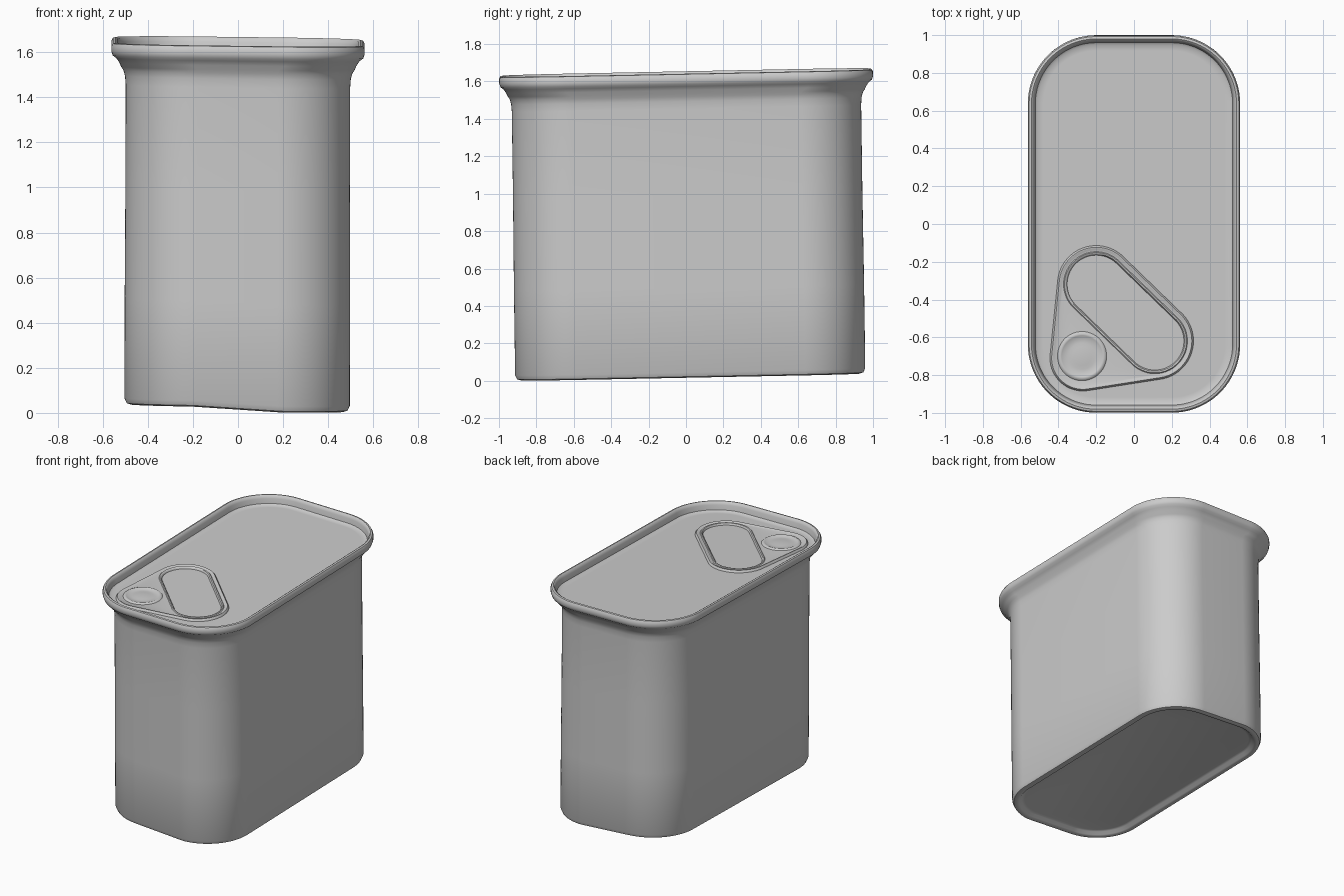
import bpy
import bmesh
from math import cos, sin, pi

cube = bpy.data.objects.get("Cube")
if cube:
    bpy.data.objects.remove(cube, do_unlink=True)

GREY = (0.6, 0.6, 0.6, 1.0)
metal = bpy.data.materials.new("grey metal")
metal.use_nodes = True
metal.diffuse_color = GREY
metal.node_tree.nodes["Principled BSDF"].inputs["Base Color"].default_value = GREY

SEGMENTS = 128
LID = 1.584


def outline(circles, offset):
    """Rounded outline wrapped around circles (x, y, radius), grown by offset."""
    points = []
    for i in range(SEGMENTS):
        a = 2 * pi * (i + 0.5) / SEGMENTS
        dx, dy = cos(a), sin(a)
        x, y, r = max(circles, key=lambda c: c[0] * dx + c[1] * dy + c[2])
        points.append((x + (r + offset) * dx, y + (r + offset) * dy))
    return points


def settle(x, y, z):
    """Slight lean of the whole can, with the bottom edge raised on one side."""
    low = max(0, 1 - z / 1.6)
    raised = min(max((0.2 - x) / 0.4, 0), 1) * low
    return (x - 0.004 * low, y + 0.023 - 0.014 * z,
            z + 0.02 * y - 0.012 * x + 0.022 * raised)


def loft(name, rings, cap_start=False, cap_end=False):
    """Skin a list of (circles, offset, height) rings."""
    bm = bmesh.new()
    loops = [[bm.verts.new(settle(x, y, z)) for x, y in outline(circles, offset)]
             for circles, offset, z in rings]
    for low, high in zip(loops, loops[1:]):
        for i in range(SEGMENTS):
            j = (i + 1) % SEGMENTS
            bm.faces.new((low[i], low[j], high[j], high[i]))
    if cap_start:
        bm.faces.new(loops[0][::-1])
    if cap_end:
        bm.faces.new(loops[-1])
    mesh = bpy.data.meshes.new(name)
    bm.to_mesh(mesh)
    bm.free()
    mesh.materials.append(metal)
    obj = bpy.data.objects.new(name, mesh)
    bpy.context.collection.objects.link(obj)
    bpy.ops.object.select_all(action='DESELECT')
    obj.select_set(True)
    bpy.context.view_layer.objects.active = obj
    bpy.ops.object.shade_smooth_by_angle(angle=0.7)
    return obj


def rounded_box(half_x, half_y, radius):
    """Four corner circles of a rounded rectangle."""
    return [(sx * (half_x - radius), sy * (half_y - radius), radius)
            for sx in (-1, 1) for sy in (-1, 1)]


# Can body: recessed base, straight wall, flared neck, rolled rim, sunken lid
wall = rounded_box(0.5, 0.936, 0.33)
rim = rounded_box(0.56, 0.997, 0.36)
wall_profile = [
    (-0.085, 0.05), (-0.065, 0.045), (-0.05, 0.028), (-0.03, 0.022),
    (-0.01, 0.028), (0.0, 0.05), (0.0, 0.5), (-0.002, 1.0), (-0.002, 1.46),
    (0.001, 1.5), (0.008, 1.525), (0.018, 1.54),
]
rim_profile = [
    (-0.034, 1.56), (-0.02, 1.58), (-0.004, 1.592), (0.002, 1.61), (0.002, 1.632),
    (-0.005, 1.645), (-0.017, 1.648), (-0.026, 1.642), (-0.032, 1.625),
    (-0.038, LID + 0.008), (-0.05, LID), (-0.08, LID),
]
loft("can_body", [(wall, o, z) for o, z in wall_profile]
     + [(rim, o, z) for o, z in rim_profile], True, True)

# Pull tab: low beaded plate with a finger opening
tab = [(-0.2, -0.32, 0.2), (0.11, -0.62, 0.2), (-0.27, -0.71, 0.17)]
opening = [(-0.2, -0.32, 0.155), (0.11, -0.62, 0.155)]
loft("pull_tab", [
    (tab, 0.006, LID - 0.005), (tab, 0.004, LID + 0.006),
    (tab, -0.004, LID + 0.015), (tab, -0.011, LID + 0.015),
    (tab, -0.018, LID + 0.01),
    (opening, 0.018, LID + 0.01), (opening, 0.013, LID + 0.015),
    (opening, 0.005, LID + 0.013), (opening, 0.0, LID + 0.006),
    (opening, -0.002, LID - 0.005),
])

# Rivet: low ring around a shallow cup with a slightly domed middle
rivet = [(-0.275, -0.7, 0.12)]
rivet_profile = [
    (0.012, 0.008), (0.005, 0.015), (-0.004, 0.019), (-0.012, 0.017),
    (-0.022, 0.0115), (-0.05, 0.011), (-0.07, 0.013), (-0.1, 0.015),
]
loft("tab_rivet", [(rivet, o, LID + h) for o, h in rivet_profile], cap_end=True)
